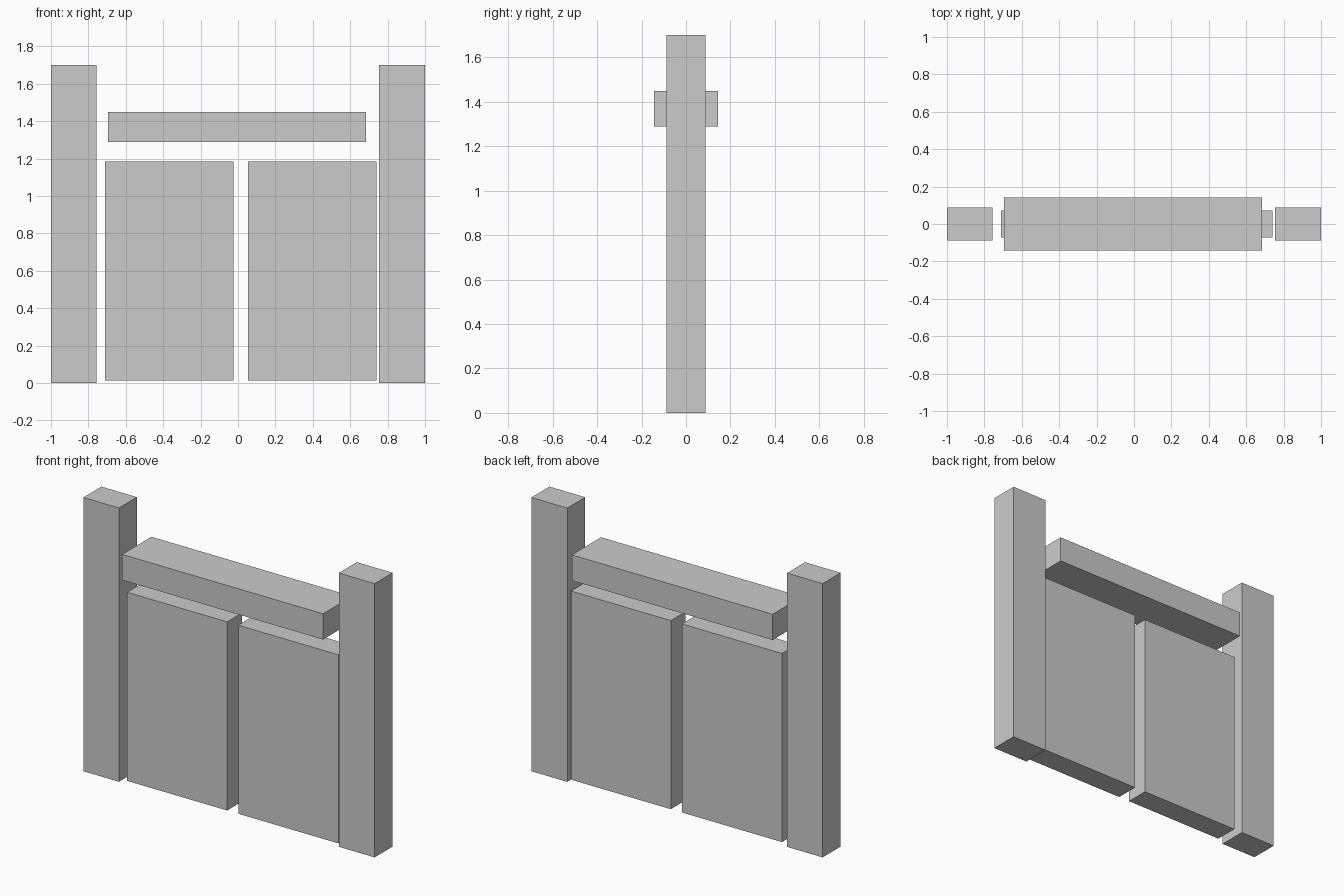
import bpy

if "Cube" in bpy.data.objects:
    bpy.data.objects.remove(bpy.data.objects["Cube"])


def box(name, x, y, z):
    """Box spanning the given (min, max) ranges."""
    bpy.ops.mesh.primitive_cube_add(size=1, location=[(a + b) / 2 for a, b in (x, y, z)])
    ob = bpy.context.object
    ob.name = name
    ob.scale = [b - a for a, b in (x, y, z)]
    bpy.ops.object.transform_apply(location=False, rotation=False, scale=True)
    return ob


# Side posts
for side, x in (("left", (-1.0, -0.756)), ("right", (0.754, 1.0))):
    box(side + "_post", x, (-0.088, 0.088), (0.0, 1.70))

# Gate panels, just clear of the ground
for side, x in (("left", (-0.71, -0.023)), ("right", (0.053, 0.74))):
    box(side + "_panel", x, (-0.073, 0.073), (0.012, 1.183))

# Floating crossbar
box("crossbar", (-0.695, 0.684), (-0.143, 0.143), (1.289, 1.449))
